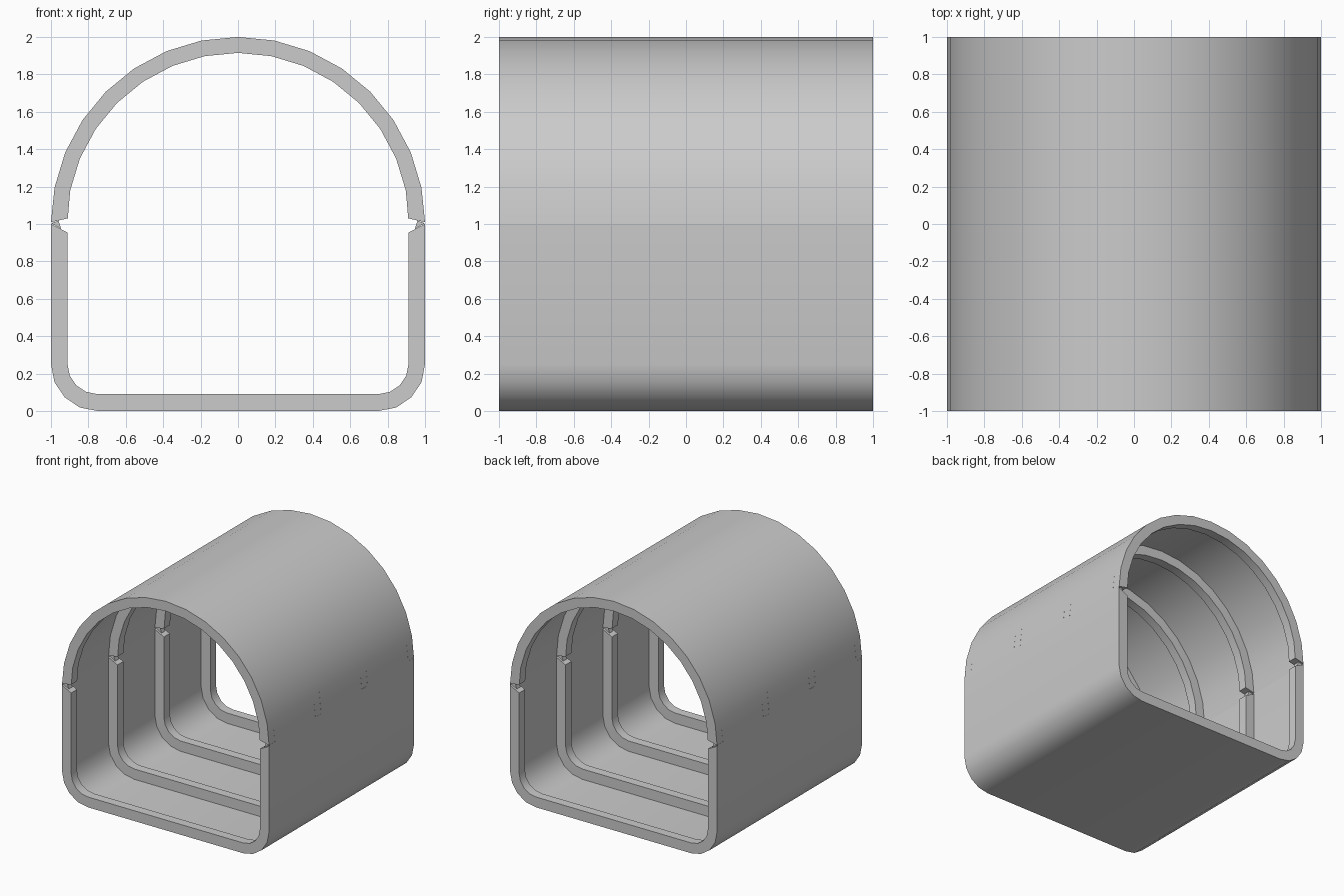
import bpy, bmesh, math

if "Cube" in bpy.data.objects:
    bpy.data.objects.remove(bpy.data.objects["Cube"])

RIB_WIDTH = 0.08
RIB_CENTRES = [-0.96, -0.32, 0.32, 0.96]


def arc(cx, cz, r, a0, a1, n):
    return [(cx + r * math.cos(math.radians(a0 + (a1 - a0) * i / n)),
             cz + r * math.sin(math.radians(a0 + (a1 - a0) * i / n)))
            for i in range(n + 1)]


def finish(bm, name, recalc=True):
    if recalc:
        bmesh.ops.recalc_face_normals(bm, faces=bm.faces)
    mesh = bpy.data.meshes.new(name)
    bm.to_mesh(mesh)
    bm.free()
    obj = bpy.data.objects.new(name, mesh)
    bpy.context.collection.objects.link(obj)
    bpy.ops.object.select_all(action='DESELECT')
    bpy.context.view_layer.objects.active = obj
    obj.select_set(True)
    bpy.ops.object.shade_smooth_by_angle(angle=math.radians(30))
    return obj


def skin(name, path):
    bm = bmesh.new()
    front = [bm.verts.new((x, -1, z)) for x, z in path]
    back = [bm.verts.new((x, 1, z)) for x, z in path]
    for i in range(len(path) - 1):
        bm.faces.new((front[i], back[i], back[i + 1], front[i + 1]))
    return finish(bm, name, recalc=False)


def rib(name, outer, inner, y):
    # Rib is open on its outer side, where the skin covers it
    bm = bmesh.new()
    rows = [[bm.verts.new((x, y + s * RIB_WIDTH / 2, z)) for x, z in p]
            for p, s in ((outer, -1), (inner, -1), (inner, 1), (outer, 1))]
    for a, b in zip(rows, rows[1:]):
        for i in range(len(outer) - 1):
            bm.faces.new((a[i], b[i], b[i + 1], a[i + 1]))
    for i in (0, -1):
        bm.faces.new([r[i] for r in rows])
    # Orient so the inner faces point into the tunnel
    bmesh.ops.recalc_face_normals(bm, faces=bm.faces)
    bm.normal_update()
    mid = (len(outer) - 1) // 2
    f = bm.faces
    f.ensure_lookup_table()
    if f[mid].normal.y > 0:
        bmesh.ops.reverse_faces(bm, faces=list(bm.faces))
    return finish(bm, name, recalc=False)


def lower_path(half, floor, top, r):
    # Straight walls joined by rounded floor corners
    cx, cz = half - r, floor + r
    return ([(-half, top)] + arc(-cx, cz, r, 180, 270, 4)
            + arc(cx, cz, r, 270, 360, 4) + [(half, top)])


# Outer skin: floor with walls, and vaulted roof
skin("lower_shell", lower_path(1.0, 0.0, 1.0, 0.25))
skin("roof_shell", arc(0, 1, 1.0, 0, 180, 16))

# Rib outlines
low_out = lower_path(1.0, 0.0, 1.0, 0.25)
low_in = lower_path(0.912, 0.09, 0.955, 0.162)
top_out = arc(0, 1, 1.0, 0, 180, 16)
top_in = arc(0, 1, 0.915, 0, 180, 16)
for p, end in ((top_out, (1.0, 1.01)), (top_in, (0.91, 1.03))):
    p[0], p[-1] = end, (-end[0], end[1])

for n, y in enumerate(RIB_CENTRES, 1):
    rib(f"lower_rib_{n}", low_out, low_in, y)
    rib(f"roof_rib_{n}", top_out, top_in, y)
    # Small joint wedges in the gaps between wall and roof ribs
    for side, label in ((-1, "left"), (1, "right")):
        bm = bmesh.new()
        tri = [(0.998, 1.004), (0.96, 1.018), (0.945, 0.974)]
        f = bm.faces.new([bm.verts.new((side * x, y - 0.025, z)) for x, z in tri])
        ext = bmesh.ops.extrude_face_region(bm, geom=[f])
        bmesh.ops.translate(bm, vec=(0, 0.05, 0), verts=[
            v for v in ext["geom"] if isinstance(v, bmesh.types.BMVert)])
        finish(bm, f"joint_{label}_{n}")
